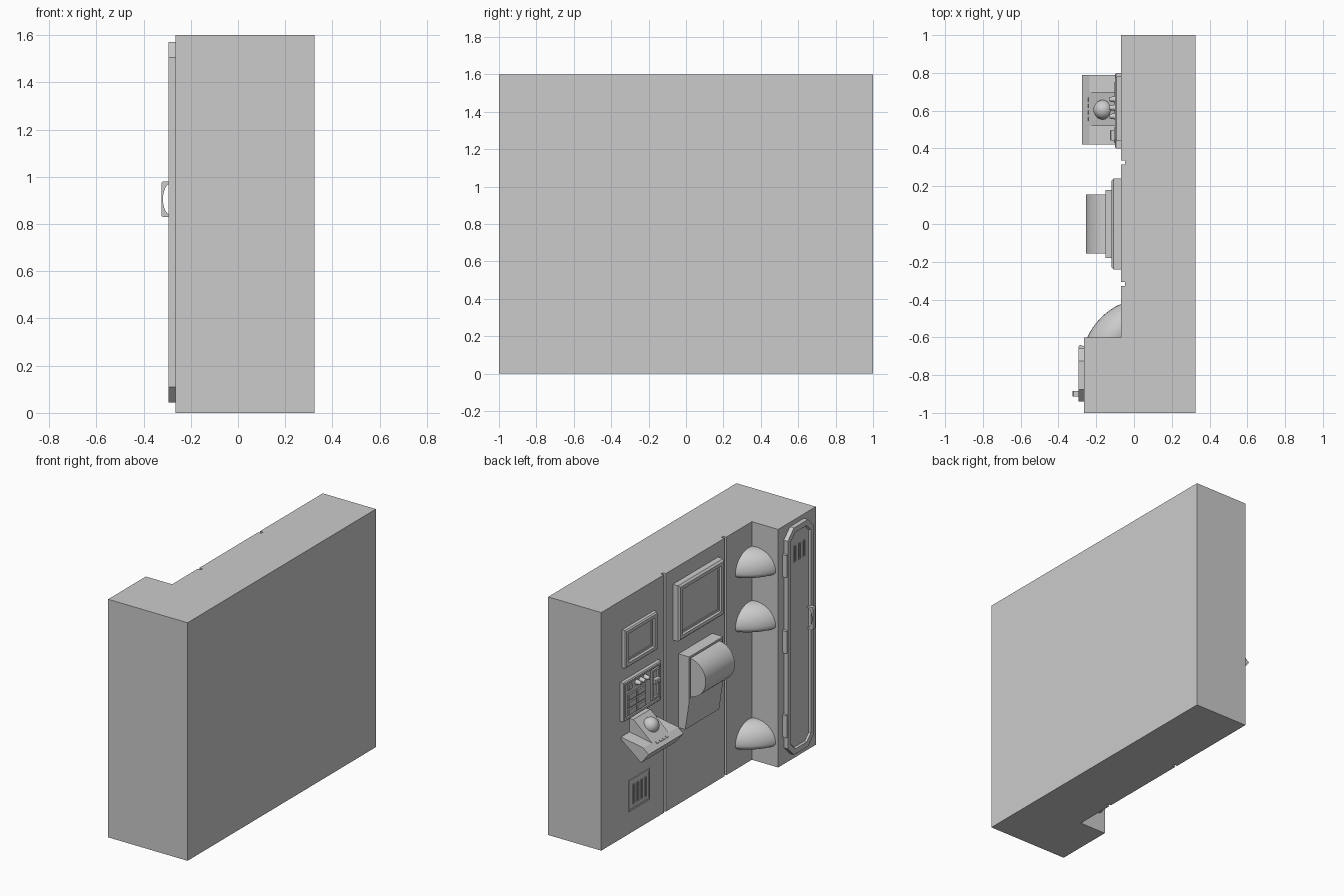
import bpy, bmesh, math
from mathutils import Vector, Matrix

if "Cube" in bpy.data.objects:
    bpy.data.objects.remove(bpy.data.objects["Cube"])

WALL, DOOR = -0.07, -0.265   # x of the two detailed faces (detail looks towards -x)


def finish(bm, name, smooth=False):
    bmesh.ops.recalc_face_normals(bm, faces=bm.faces)
    me = bpy.data.meshes.new(name)
    bm.to_mesh(me)
    bm.free()
    ob = bpy.data.objects.new(name, me)
    bpy.context.collection.objects.link(ob)
    if smooth:
        bpy.ops.object.select_all(action='DESELECT')
        bpy.context.view_layer.objects.active = ob
        ob.select_set(True)
        bpy.ops.object.shade_smooth_by_angle(angle=math.radians(35))
    return ob


def prism(name, pts, axis, a, b, smooth=False):
    """Extrude a 2D outline along an axis: y takes (x,z) points, z takes (x,y)."""
    bm = bmesh.new()
    put = (lambda p: (p[0], a, p[1])) if axis == 'y' else (lambda p: (p[0], p[1], a))
    f = bm.faces.new([bm.verts.new(put(p)) for p in pts])
    r = bmesh.ops.extrude_face_region(bm, geom=[f])
    off = Vector((0, b - a, 0)) if axis == 'y' else Vector((0, 0, b - a))
    bmesh.ops.translate(bm, vec=off, verts=[v for v in r['geom'] if isinstance(v, bmesh.types.BMVert)])
    return finish(bm, name, smooth)


def panel(name, y0, y1, z0, z1, base, d, steps=(), cut=0.0, taper=0.0):
    """Plate standing d off a wall; steps are (inset, depth) pairs on its front."""
    bm = bmesh.new()

    def ring(x, t):
        a, b, c, e = y0 + t, y1 - t, z0 + t, z1 - t
        if cut:
            pts = [(a + cut, c), (b - cut, c), (b, c + cut), (b, e - cut),
                   (b - cut, e), (a + cut, e), (a, e - cut), (a, c + cut)]
        else:
            pts = [(a, c), (b, c), (b, e), (a, e)]
        return [bm.verts.new((x, *p)) for p in pts]
    back, front = ring(base + 0.005, 0), ring(base - d, taper)
    if taper:
        mid = ring(base - d + taper, 0)
        loops = [back, mid, front]
    else:
        loops = [back, front]
    for p, q in zip(loops, loops[1:]):
        for i in range(len(p)):
            j = (i + 1) % len(p)
            bm.faces.new((p[i], p[j], q[j], q[i]))
    bm.faces.new(back)
    f = bm.faces.new(front)
    bmesh.ops.recalc_face_normals(bm, faces=bm.faces)
    for t, depth in steps:
        bmesh.ops.inset_region(bm, faces=[f], thickness=t, depth=depth, use_even_offset=True)
    return finish(bm, name)


def box(name, x0, x1, y0, y1, z0, z1):
    return prism(name, [(x0, y0), (x1, y0), (x1, y1), (x0, y1)], 'z', z0, z1)


# Wall block with the locker projection and two full-height seams
outline = [(0.325, -1), (0.325, 1), (WALL, 1)]
for y in (0.325, -0.318):
    outline += [(WALL, y + 0.01), (-0.047, y + 0.01), (-0.047, y - 0.01), (WALL, y - 0.01)]
outline += [(WALL, -0.6), (DOOR, -0.6), (DOOR, -1)]
prism("wall_block", outline, 'z', 0, 1.6)

# Framed screens
frame = ((0.022, 0), (0.006, -0.012), (0.012, 0), (0.003, -0.004))
panel("small_screen", 0.44, 0.78, 1.145, 1.40, WALL, 0.03, frame, taper=0.008)
panel("large_screen", -0.24, 0.24, 1.125, 1.50, WALL, 0.05, frame, taper=0.012)

# Switch panel with keys, knobs and a slider
panel("switch_panel", 0.40, 0.80, 0.793, 1.055, WALL, 0.03, ((0.012, 0), (0.004, -0.006)), taper=0.006)
for r in range(3):
    for c in range(2):
        y, z = 0.755 - c * 0.095, 0.82 + r * 0.05
        panel("switch_key", y - 0.085, y, z, z + 0.042, -0.094, 0.01, taper=0.004)
for i in range(3):
    y = 0.66 - i * 0.045
    bm = bmesh.new()
    bmesh.ops.create_cone(bm, cap_ends=True, segments=12, radius1=0.018, radius2=0.011, depth=0.036,
                          matrix=Matrix.Translation((-0.112, y, 1.01)) @ Matrix.Rotation(-math.pi / 2, 4, 'Y'))
    finish(bm, "switch_knob", True)
panel("switch_button", 0.715, 0.755, 0.99, 1.025, -0.094, 0.01, taper=0.004)
panel("slider_plate", 0.43, 0.51, 0.83, 1.03, -0.094, 0.012, ((0.014, 0), (0.003, -0.008)))
panel("slider_grip", 0.442, 0.498, 0.94, 0.968, -0.094, 0.034, taper=0.005)

# Tilted control desk: wide front bar with a raised middle, and a trackball
prism("desk_bar", [(-0.06, 0.675), (-0.22, 0.55), (-0.275, 0.62), (-0.235, 0.655), (-0.06, 0.685)], 'y', 0.42, 0.79)
prism("desk_middle", [(-0.06, 0.675), (-0.22, 0.56), (-0.274, 0.621), (-0.10, 0.775), (-0.06, 0.775)], 'y', 0.52, 0.70)
bm = bmesh.new()
bmesh.ops.create_uvsphere(bm, u_segments=24, v_segments=16, radius=0.052,
                          matrix=Matrix.Translation((-0.163, 0.605, 0.718)))
finish(bm, "trackball", True)
for i in range(4):
    y = 0.545 + i * 0.034
    prism("desk_key", [(-0.252, 0.636), (-0.241, 0.646), (-0.243, 0.654), (-0.254, 0.644)], 'y', y, y + 0.022)

# Low vent with four raised slats
panel("vent_plate", 0.49, 0.713, 0.151, 0.36, WALL, 0.006, ((0.012, 0), (0.002, -0.003)))
for i in range(4):
    y = 0.535 + i * 0.042
    panel("vent_slot", y - 0.009, y + 0.009, 0.19, 0.32, WALL - 0.002, 0.006, ((0.003, 0), (0.001, -0.006)))

# Dispenser: recessed head, rounded drum and sloping lower panel
panel("dispenser_head", -0.18, 0.18, 0.71, 1.01, WALL, 0.08, ((0.014, 0), (0.004, -0.018)))
prism("dispenser_base", [(-0.06, 0.514), (-0.06, 0.71), (-0.15, 0.71), (-0.12, 0.514)], 'y', -0.18, 0.18)
drum = [(-0.125 - 0.13 * math.sin(math.pi * i / 24), 0.86 + 0.13 * math.cos(math.pi * i / 24)) for i in range(25)]
prism("dispenser_drum", drum, 'y', -0.155, 0.155, True)

# Domed hoods set diagonally in the inner corner
for z in (1.31, 0.945, 0.157):
    bm = bmesh.new()
    bmesh.ops.create_uvsphere(bm, u_segments=40, v_segments=20, radius=1)
    for v in bm.verts:
        v.co = Vector((v.co.x * 0.118, v.co.y * 0.21, v.co.z * (0.13 if v.co.z > 0 else 0.05)))
    bmesh.ops.transform(bm, verts=bm.verts,
                        matrix=Matrix.Translation((-0.091, -0.579, z)) @ Matrix.Rotation(math.radians(135), 4, 'Z'))
    finish(bm, "corner_hood", True)

# Locker door with chamfered corners and sunken centre
panel("locker_door", -0.94, -0.66, 0.045, 1.57, DOOR, 0.03, ((0.035, 0), (0.006, -0.012)), cut=0.065)
for i in range(3):
    y = -0.75 - i * 0.048
    panel("door_slot", y - 0.01, y + 0.01, 1.33, 1.44, -0.282, 0.005, ((0.003, 0), (0.001, -0.006)))

# Hinges
for z in (1.34, 0.83, 0.263):
    bm = bmesh.new()
    bmesh.ops.create_cone(bm, cap_ends=True, segments=16, radius1=0.012, radius2=0.012, depth=0.15,
                          matrix=Matrix.Translation((-0.282, -0.653, z)))
    finish(bm, "door_hinge", True)
    box("hinge_leaf", -0.28, DOOR + 0.005, -0.665, -0.645, z - 0.075, z + 0.075)

# Door handle with a curved finger opening
handle = [(-0.28, 0.83), (-0.32, 0.83), (-0.325, 0.838), (-0.325, 0.972), (-0.32, 0.98), (-0.28, 0.98)]
handle += [(-0.283 - 0.035 * math.sin(math.pi * i / 12), 0.905 + 0.068 * math.cos(math.pi * i / 12)) for i in range(13)]
prism("door_handle", handle, 'y', -0.913, -0.883)
